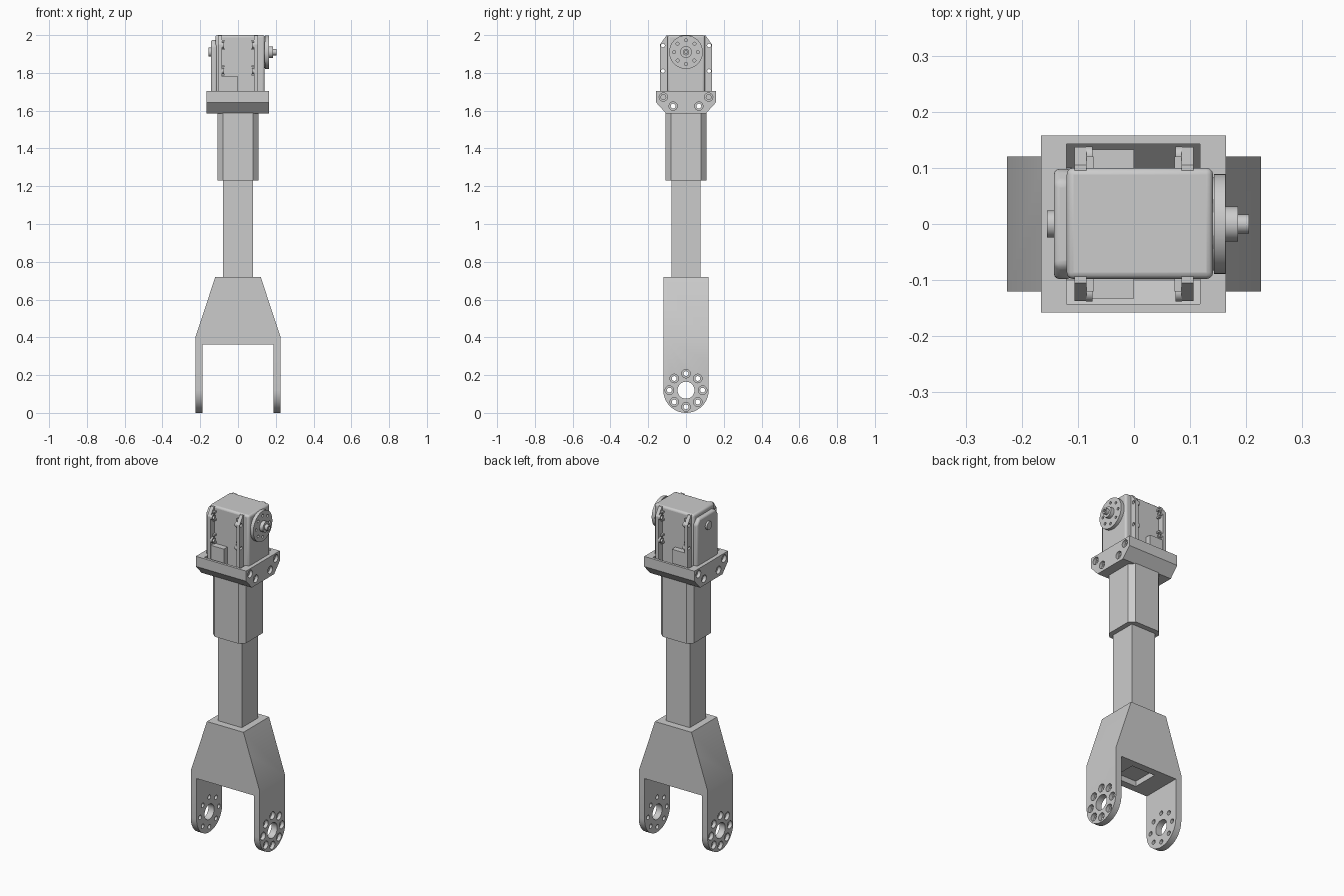
import bpy, bmesh
from math import sin, cos, pi

if "Cube" in bpy.data.objects:
    bpy.data.objects.remove(bpy.data.objects["Cube"])


def finish(bm, name):
    bmesh.ops.recalc_face_normals(bm, faces=bm.faces)
    me = bpy.data.meshes.new(name)
    bm.to_mesh(me)
    bm.free()
    ob = bpy.data.objects.new(name, me)
    bpy.context.collection.objects.link(ob)
    return ob


def prism(name, pts, a, b, axis="x"):
    """Extrude a 2D profile along an axis: x takes (y,z), y takes (x,z), z takes (x,y)."""
    i = "xyz".index(axis)
    bm = bmesh.new()
    rings = []
    for t in (a, b):
        ring = []
        for p in pts:
            co = list(p)
            co.insert(i, t)
            ring.append(bm.verts.new(co))
        rings.append(ring)
        bm.faces.new(ring)
    n = len(pts)
    for k in range(n):
        m = (k + 1) % n
        bm.faces.new((rings[0][k], rings[0][m], rings[1][m], rings[1][k]))
    return finish(bm, name)


def box(name, x0, x1, y0, y1, z0, z1):
    return prism(name, [(x0, y0), (x1, y0), (x1, y1), (x0, y1)], z0, z1, "z")


def turned(name, profile, centres, sides=32):
    """Revolve an (x, radius) profile about x, repeated at each (y, z) centre."""
    bm = bmesh.new()
    for cy, cz in centres:
        rings = [[bm.verts.new((x, cy + r * cos(2 * pi * k / sides), cz + r * sin(2 * pi * k / sides)))
                  for k in range(sides)] for x, r in profile]
        bm.faces.new(rings[0])
        bm.faces.new(rings[-1])
        for p, q in zip(rings, rings[1:]):
            for k in range(sides):
                m = (k + 1) % sides
                bm.faces.new((p[k], p[m], q[m], q[k]))
    return finish(bm, name)


def boolean(ob, cutter, op="DIFFERENCE"):
    mod = ob.modifiers.new("cut", "BOOLEAN")
    mod.operation, mod.solver, mod.object = op, "EXACT", cutter
    dg = bpy.context.evaluated_depsgraph_get()
    me = bpy.data.meshes.new_from_object(ob.evaluated_get(dg))
    ob.modifiers.clear()
    ob.data = me
    bpy.data.objects.remove(cutter)


def bevel(ob, width, segments=3):
    mod = ob.modifiers.new("bevel", "BEVEL")
    mod.width, mod.segments, mod.limit_method = width, segments, "ANGLE"


def mirrored(half):
    return half + [(-u, v) for u, v in reversed(half)]


def circle(r, cz, n=8):
    return [(r * cos(2 * pi * k / n), cz + r * sin(2 * pi * k / n)) for k in range(n)]


# Fork: tapered block with two rounded arms
fork = prism("fork", mirrored([(0.188, 0.363), (0.188, 0), (0.226, 0), (0.226, 0.40), (0.12, 0.72)]),
             -0.12, 0.12, "y")
arc = [(0.12 * cos(-pi * k / 24), 0.12 + 0.12 * sin(-pi * k / 24)) for k in range(25)]
boolean(fork, prism("round", arc + [(-0.12, 0.8), (0.12, 0.8)], -0.4, 0.4), "INTERSECT")
boolean(fork, box("socket", -0.077, 0.077, -0.077, 0.077, 0.3, 0.4))
boolean(fork, turned("pivot_cut", [(-0.4, 0.045), (0.4, 0.045)], [(0, 0.12)]))
for s in (-1, 1):
    boolean(fork, turned("bolt_cut", [(s * 0.17, 0.013), (s * 0.205, 0.013), (s * 0.205, 0.023), (s * 0.25, 0.023)],
                         circle(0.088, 0.12), 20))

# Square rod and chamfered sleeve
box("rod", -0.079, 0.079, -0.077, 0.077, 0.395, 1.3)
h, c = 0.108, 0.079
prism("sleeve", [(h, -c), (h, c), (c, h), (-c, h), (-h, c), (-h, -c), (-c, -h), (c, -h)], 1.23, 1.59, "z")

# Bracket tray holding the motor
tray = prism("bracket", mirrored([(0.105, 1.585), (0.158, 1.643), (0.158, 1.703)]), -0.166, 0.164)
boolean(tray, prism("pocket", mirrored([(0.10, 1.603), (0.143, 1.65), (0.143, 1.8)]), -0.12, 0.118))
for s in (-1, 1):
    boolean(tray, turned("screw_cut", [(s * 0.1, 0.013), (s * 0.146, 0.013), (s * 0.146, 0.022), (s * 0.2, 0.022)],
                         [(-0.068, 1.624), (0.068, 1.624), (-0.12, 1.672), (0.12, 1.672)], 20))

# Motor body with rounded edges, back cover and side connector boxes
body = box("motor_body", -0.12, 0.141, -0.098, 0.1, 1.64, 2.0)
bevel(body, 0.012)
cover = prism("motor_back_cover", mirrored([(0.098, 1.66), (0.098, 1.945), (0.075, 1.975)]), -0.143, -0.11)
bevel(cover, 0.01)
for name, s in (("front", -1), ("back", 1)):
    y0, y1 = sorted((s * 0.09, s * 0.133))
    box(name + "_connector_box", -0.1, 0.0, y0, y1, 1.64, 1.78)

# Mounting flanges with screw holes and bosses
holes = [(s * 0.122, z) for s in (-1, 1) for z in (1.81, 1.945)]
for name, s in (("left", -1), ("right", 1)):
    x0, x1 = sorted((s * 0.085, s * 0.106))
    fl = prism(name + "_flange", mirrored([(0.137, 1.65), (0.137, 1.95), (0.105, 1.997)]), x0, x1)
    boolean(fl, turned("hole_cut", [(-0.2, 0.010), (0.2, 0.010)], holes, 16))
    boss = turned(name + "_flange_bosses", [(s * 0.074, 0.016), (s * 0.0855, 0.016)], holes, 16)
    boolean(boss, turned("hole_cut", [(-0.2, 0.010), (0.2, 0.010)], holes, 16))
    # clips along the flange edge
    for y in (-0.108, 0.108):
        for z in (1.79, 1.835, 1.925, 1.97):
            cx0, cx1 = sorted((s * 0.072, s * 0.09))
            box(name + "_flange_clip", cx0, cx1, y - 0.012, y + 0.012, z - 0.005, z + 0.005)

# Output horn, hub and shafts
horn = turned("output_horn", [(0.135, 0.083), (0.143, 0.083), (0.143, 0.089), (0.163, 0.089)], [(0, 1.91)], 48)
boolean(horn, turned("horn_cut", [(0.15, 0.008), (0.2, 0.008)], circle(0.063, 1.91), 16))
hub = turned("output_hub", [(0.16, 0.031), (0.185, 0.031), (0.185, 0.017), (0.205, 0.017)], [(0, 1.91)])
boolean(hub, turned("hex_cut", [(0.195, 0.009), (0.22, 0.009)], [(0, 1.91)], 6))
turned("back_axle", [(-0.155, 0.024), (-0.13, 0.024)], [(0, 1.91)])

bpy.ops.object.select_all(action="SELECT")
bpy.context.view_layer.objects.active = fork
bpy.ops.object.shade_smooth_by_angle(angle=0.52)
